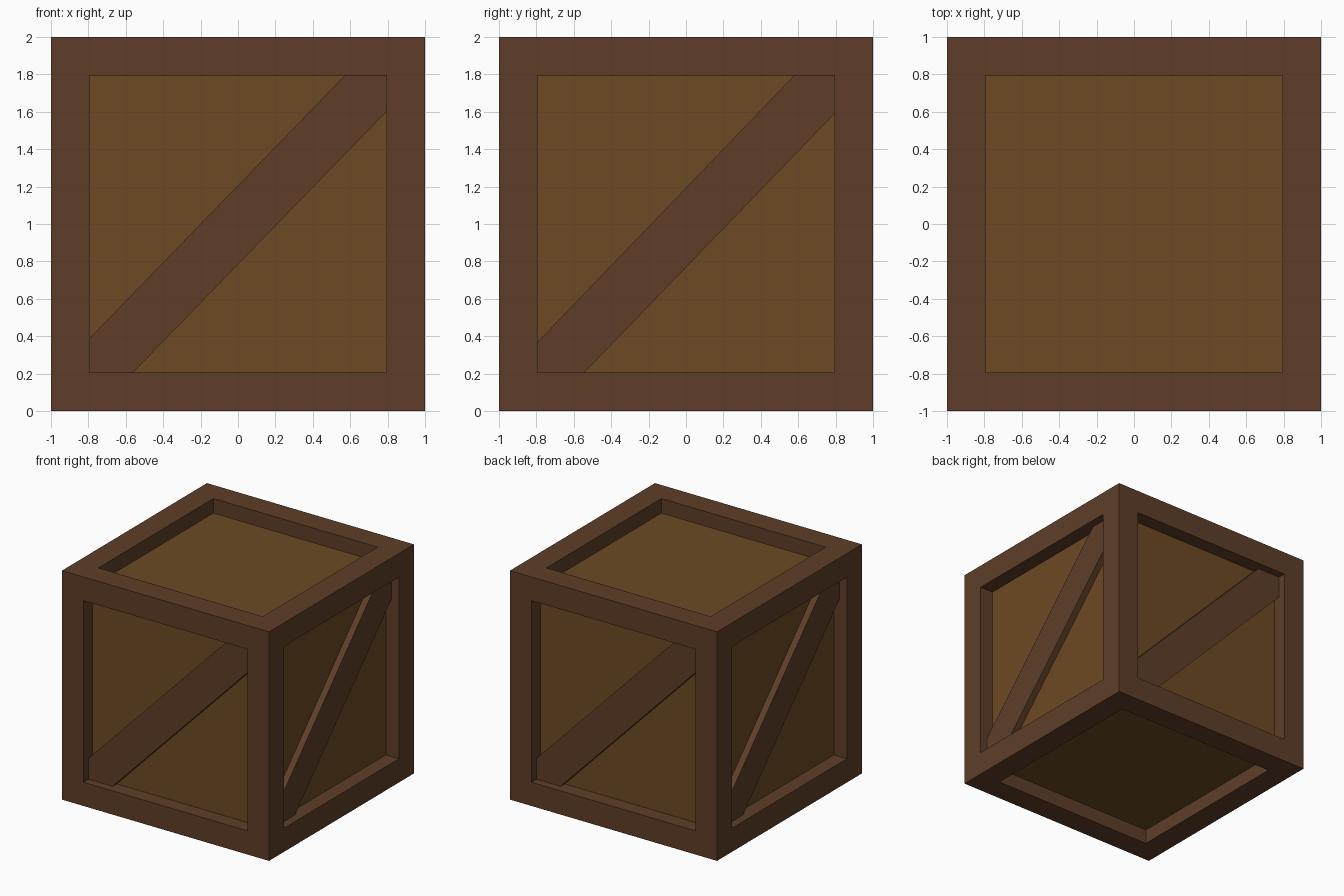
import bpy, bmesh
from math import pi
from mathutils import Matrix

if "Cube" in bpy.data.objects:
    bpy.data.objects.remove(bpy.data.objects["Cube"])


def material(name, color):
    m = bpy.data.materials.new(name)
    m.diffuse_color = color
    m.use_nodes = True
    m.node_tree.nodes["Principled BSDF"].inputs["Base Color"].default_value = m.diffuse_color
    return m


FRAME = material("dark_wood", (0.112, 0.048, 0.021, 1))
PANEL = material("light_wood", (0.15, 0.068, 0.017, 1))


def add_object(name, bm, mat):
    bmesh.ops.recalc_face_normals(bm, faces=bm.faces)
    mesh = bpy.data.meshes.new(name)
    bm.to_mesh(mesh)
    bm.free()
    mesh.materials.append(mat)
    ob = bpy.data.objects.new(name, mesh)
    bpy.context.collection.objects.link(ob)
    return ob


def box(name, center, size, mat):
    bm = bmesh.new()
    bmesh.ops.create_cube(bm, size=1, matrix=Matrix.Translation(center) @ Matrix.Diagonal((*size, 1)))
    return add_object(name, bm, mat)


def brace(name, profile, turn):
    # profile is drawn on the front face, extruded inward, then turned about z
    bm = bmesh.new()
    face = bm.faces.new([bm.verts.new((u, -0.93, z)) for u, z in profile])
    ext = bmesh.ops.extrude_face_region(bm, geom=[face])
    verts = [v for v in ext["geom"] if isinstance(v, bmesh.types.BMVert)]
    bmesh.ops.translate(bm, verts=verts, vec=(0, 0.07, 0))
    bmesh.ops.rotate(bm, verts=bm.verts, matrix=Matrix.Rotation(turn, 3, 'Z'))
    return add_object(name, bm, FRAME)


W = 0.207       # beam width
INNER = 2 - 2 * W
MID = 1 - W / 2

# Recessed panels, as one inner box
box("inner_panels", (0, 0, 1), (1.745, 1.745, 1.745), PANEL)

# Corner posts and the rails between them
for sx, x_side in ((-1, "left"), (1, "right")):
    for sy, y_side in ((-1, "front"), (1, "back")):
        box(f"post_{y_side}_{x_side}", (sx * MID, sy * MID, 1), (W, W, 2), FRAME)
for sz, level in ((-1, "bottom"), (1, "top")):
    for s, y_side, x_side in ((-1, "front", "left"), (1, "back", "right")):
        box(f"rail_{level}_{y_side}", (0, s * MID, 1 + sz * MID), (INNER, W, W), FRAME)
        box(f"rail_{level}_{x_side}", (s * MID, 0, 1 + sz * MID), (W, INNER, W), FRAME)

# Diagonal braces, opposite sides match by a half turn
front = [(-0.793, 0.207), (-0.793, 0.39), (0.57, 1.793), (0.793, 1.793), (0.793, 1.6), (-0.56, 0.207)]
side = [(-0.793, 0.207), (-0.793, 0.37), (0.577, 1.793), (0.793, 1.793), (0.793, 1.588), (-0.542, 0.207)]
brace("brace_front", front, 0)
brace("brace_right", side, pi / 2)
brace("brace_back", front, pi)
brace("brace_left", side, -pi / 2)
